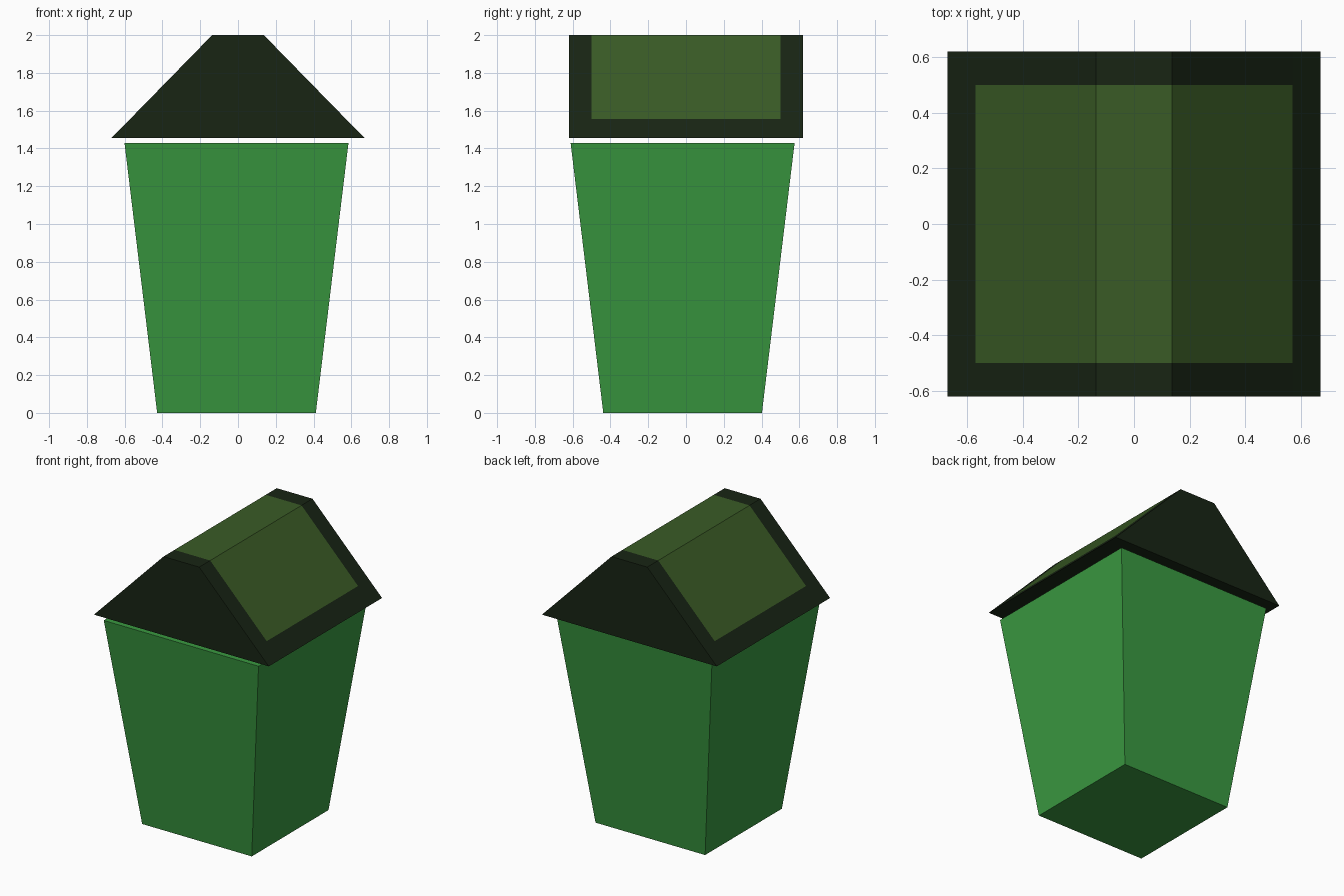
import bpy, bmesh

if "Cube" in bpy.data.objects:
    bpy.data.objects.remove(bpy.data.objects["Cube"])


def material(name, color):
    m = bpy.data.materials.new(name)
    m.diffuse_color = (*color, 1)
    m.use_nodes = True
    m.node_tree.nodes["Principled BSDF"].inputs["Base Color"].default_value = m.diffuse_color
    return m


def make_object(name, bm, mats):
    bmesh.ops.recalc_face_normals(bm, faces=bm.faces)
    mesh = bpy.data.meshes.new(name)
    bm.to_mesh(mesh)
    bm.free()
    for m in mats:
        mesh.materials.append(m)
    obj = bpy.data.objects.new(name, mesh)
    bpy.context.collection.objects.link(obj)
    return obj


green = material("bin_green", (0.042, 0.32, 0.052))
dark = material("lid_dark", (0.009, 0.018, 0.007))
olive = material("panel_olive", (0.042, 0.105, 0.019))

# Tapered bin body: a cube with a narrower foot, slightly off centre
bm = bmesh.new()
bmesh.ops.create_cube(bm, size=2)
for v in bm.verts:
    half, z = (0.593, 1.43) if v.co.z > 0 else (0.42, 0)
    v.co = (v.co.x * half - 0.008, v.co.y * half - 0.018, z)
make_object("bin_body", bm, [green])

# Lid: trapezoid profile swept along y, with a flush panel wrapped over the top
profile = [(-0.67, 1.455), (-0.57, 1.557), (-0.137, 2.0),
           (0.137, 2.0), (0.57, 1.557), (0.67, 1.455)]
rows = [-0.62, -0.5, 0.5, 0.62]
bm = bmesh.new()
grid = [[bm.verts.new((x, y, z)) for x, z in profile] for y in rows]
for r in range(3):
    for c in range(5):
        f = bm.faces.new((grid[r][c], grid[r][c + 1],
                          grid[r + 1][c + 1], grid[r + 1][c]))
        f.material_index = 1 if r == 1 and 1 <= c <= 3 else 0

# Gable ends and flat underside
bm.faces.new(grid[0])
bm.faces.new(grid[-1])
bm.faces.new([row[0] for row in grid] + [row[-1] for row in reversed(grid)])
make_object("bin_lid", bm, [dark, olive])
